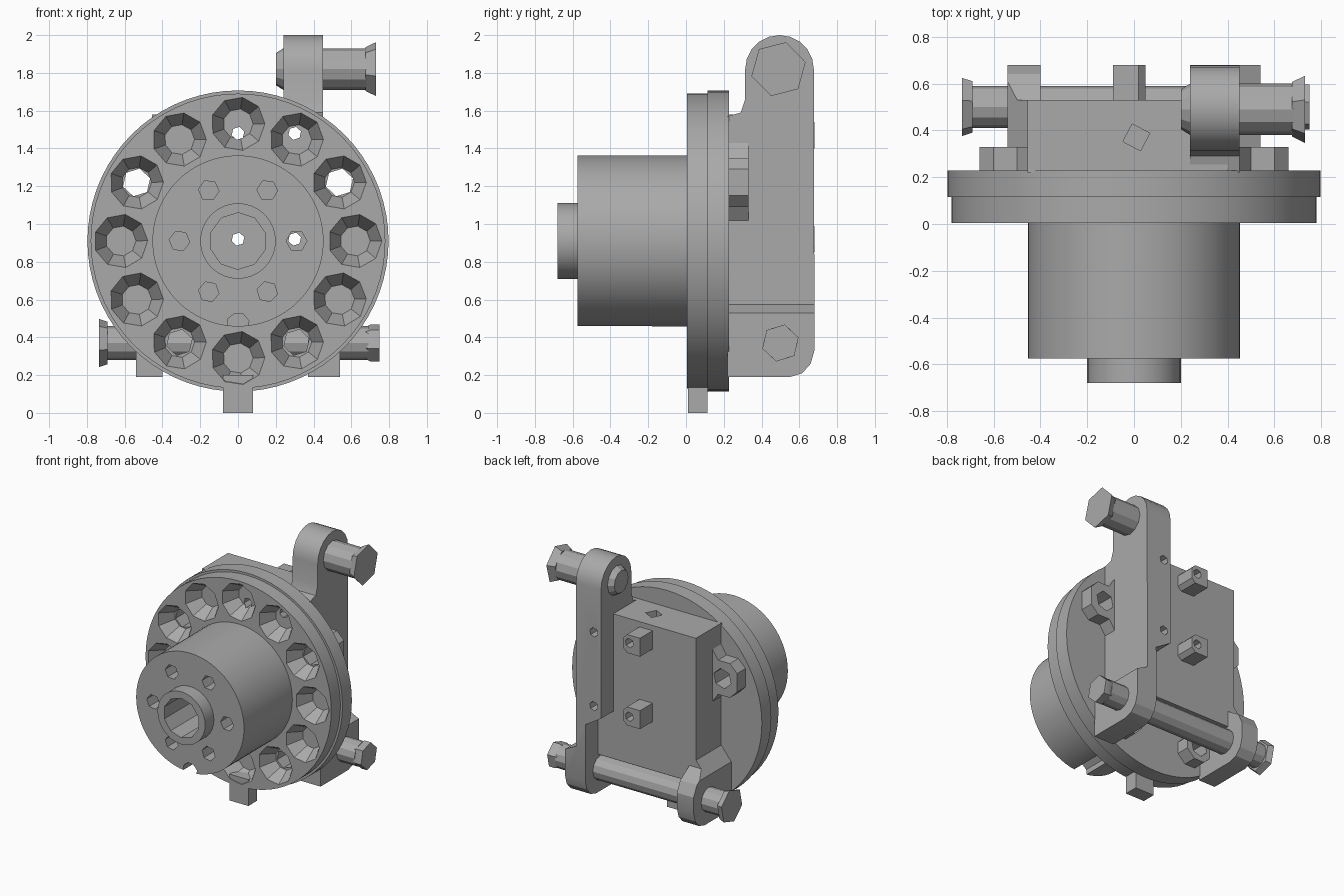
import bpy, bmesh, math

if "Cube" in bpy.data.objects:
    bpy.data.objects.remove(bpy.data.objects["Cube"])

steel = bpy.data.materials.new("plain_grey")
steel.diffuse_color = (0.4, 0.4, 0.4, 1)
steel.use_nodes = True
steel.node_tree.nodes["Principled BSDF"].inputs["Base Color"].default_value = steel.diffuse_color
CZ = 0.91                      # height of the disc axis


def place(axis, u, v, t):
    return {"x": (t, u, v), "y": (u, t, v), "z": (u, v, t)}[axis]


def loft(name, axis, rings):
    """Closed solid through rings given as (t, outline)."""
    bm = bmesh.new()
    loops = [[bm.verts.new(place(axis, u, v, t)) for u, v in pts] for t, pts in rings]
    n = len(loops[0])
    for a, b in zip(loops, loops[1:]):
        for i in range(n):
            j = (i + 1) % n
            bm.faces.new((a[i], a[j], b[j], b[i]))
    bm.faces.new(loops[0])
    bm.faces.new(loops[-1])
    bmesh.ops.recalc_face_normals(bm, faces=bm.faces)
    mesh = bpy.data.meshes.new(name)
    bm.to_mesh(mesh)
    bm.free()
    mesh.materials.append(steel)
    ob = bpy.data.objects.new(name, mesh)
    bpy.context.collection.objects.link(ob)
    return ob


def prism(name, axis, pts, a, b):
    return loft(name, axis, [(a, pts), (b, pts)])


def box(name, x, y, z):
    return prism(name, "y", [(x[0], z[0]), (x[1], z[0]), (x[1], z[1]), (x[0], z[1])], *y)


def circle(c, r, n, turn=0.0):
    return [(c[0] + r * math.cos(turn + i * math.tau / n),
             c[1] + r * math.sin(turn + i * math.tau / n)) for i in range(n)]


def turned(name, axis, c, profile, n=64, turn=0.0):
    return loft(name, axis, [(t, circle(c, r, n, turn)) for t, r in profile])


def combine(objs, tool, op="DIFFERENCE"):
    """Apply a boolean to each object, then drop the tool."""
    for ob in objs:
        mod = ob.modifiers.new("cut", "BOOLEAN")
        mod.operation, mod.solver, mod.object = op, "EXACT", tool
        dg = bpy.context.evaluated_depsgraph_get()
        mesh = bpy.data.meshes.new_from_object(ob.evaluated_get(dg))
        ob.modifiers.clear()
        ob.data = mesh
    bpy.data.objects.remove(tool)


def hole(objs, axis, c, a, b, r, n=6, turn=0.3):
    combine(objs, turned("cutter", axis, c, [(a, r), (b, r)], n, turn))


def polar(deg, r):
    return (r * math.cos(math.radians(deg)), CZ + r * math.sin(math.radians(deg)))


# stepped disc with hub, nose ring and bottom tab
disc = turned("disc", "y", (0, CZ), [(0.005, 0.78), (0.115, 0.78), (0.115, 0.797), (0.228, 0.797)], 72)
hub = turned("hub", "y", (0, CZ), [(-0.575, 0.453), (0.01, 0.453)])
nose = turned("nose_ring", "y", (0, CZ), [(-0.68, 0.2), (-0.57, 0.2)], 32)
box("bottom_tab", (-0.08, 0.08), (0.01, 0.115), (0, 0.2))

# twelve tapered pockets
for i in range(12):
    combine([disc], turned("cutter", "y", polar(i * 30, 0.62),
                           [(-0.02, 0.156), (0.12, 0.08)], 9, i * 0.7))

# hub bores, ring of small holes and bottom notch
hole([hub, nose], "y", (0, CZ), -0.7, -0.3, 0.15, 10)
for i in range(6):
    hole([hub], "y", polar(i * 60, 0.31), -0.6, -0.45, 0.055, 6, i)
hole([hub], "y", (0, 0.47), -0.6, -0.18, 0.06, 8)

# rear housing with two mounting bosses
body = box("rear_housing", (-0.455, 0.40), (0.22, 0.53), (0.48, 1.58))
hole([body], "z", (0.01, 0.37), 1.4, 1.7, 0.06, 4)
bosses = []
for z in (0.92, 1.47):
    pts = [(-0.09, z - 0.07), (0.02, z - 0.07), (0.05, z - 0.04),
           (0.05, z + 0.04), (0.02, z + 0.07), (-0.09, z + 0.07)]
    bosses.append(prism("rear_boss", "y", pts, 0.52, 0.68))

# tall arm: side outline crossed with front outline
foot = [(0.22, 0.19), (0.55, 0.19), (0.615, 0.21), (0.66, 0.26), (0.68, 0.33)]
top = [(0.495 + 0.182 * math.cos(a), 1.818 + 0.182 * math.sin(a))
       for a in (i * math.pi / 10 for i in range(11))]
arm = prism("tall_arm", "x", foot + top + [(0.313, 1.66), (0.29, 1.59), (0.22, 1.57)], 0, 1)
front = [(0.24, 2.1), (0.24, 0.84), (0.37, 0.76), (0.37, 0.1), (0.54, 0.1),
         (0.54, 0.53), (0.45, 0.575), (0.45, 2.1)]
combine([arm], prism("cutter", "y", front, 0.1, 0.8), "INTERSECT")

# short ear on the other side
ear = prism("short_ear", "x", foot + [(0.68, 0.45), (0.64, 0.53), (0.53, 0.6),
                                      (0.53, 0.68), (0.22, 0.68)], -1, 0)
front = [(-0.4, 0.1), (-0.54, 0.1), (-0.54, 0.55), (-0.45, 0.66), (-0.4, 0.66)]
combine([ear], prism("cutter", "y", front, 0.1, 0.8), "INTERSECT")

# side lugs and lower collars with through holes
for s in (-1, 1):
    pts = [(0.43, 1.46), (0.50, 1.35), (0.60, 1.35), (0.66, 1.29),
           (0.66, 1.15), (0.60, 1.09), (0.50, 1.09), (0.43, 0.99)]
    lug = prism("side_lug", "y", [(s * x, z) for x, z in pts], 0.22, 0.33)
    hole([lug, disc, body, arm], "y", (s * 0.537, 1.22), 0.05, 0.5, 0.075)
    collar = turned("lower_collar", "y", (s * 0.31, 0.373), [(0.22, 0.115), (0.33, 0.115)], 8, 0.39)
    hole([collar, disc], "y", (s * 0.31, 0.373), 0.05, 0.4, 0.07)

# four fine holes running front to back
for x in (0, 0.3):
    for z in (0.92, 1.48):
        hole([hub, disc, body, arm] + bosses, "y", (x, z), -0.8, 0.8, 0.035, 6)

# lower cross rod and upper pin, each with flared hexagonal heads
low, high = (0.5, 0.37), (0.49, 1.82)
turned("cross_rod", "x", low, [(-0.7, 0.09), (0.69, 0.09)], 12)
turned("left_head", "x", low, [(-0.735, 0.13), (-0.69, 0.115)], 6, 0.3)
turned("right_head", "x", low, [(0.67, 0.085), (0.70, 0.1), (0.75, 0.1)], 6, 0.3)
turned("upper_pin", "x", high, [(0.2, 0.085), (0.24, 0.11), (0.69, 0.11)], 12)
turned("upper_head", "x", high, [(0.675, 0.12), (0.73, 0.148)], 6, 0.25)

# smooth the round walls, keep the edges sharp
for ob in bpy.context.collection.objects:
    ob.select_set(True)
    bpy.context.view_layer.objects.active = ob
bpy.ops.object.shade_smooth_by_angle(angle=math.radians(25))
